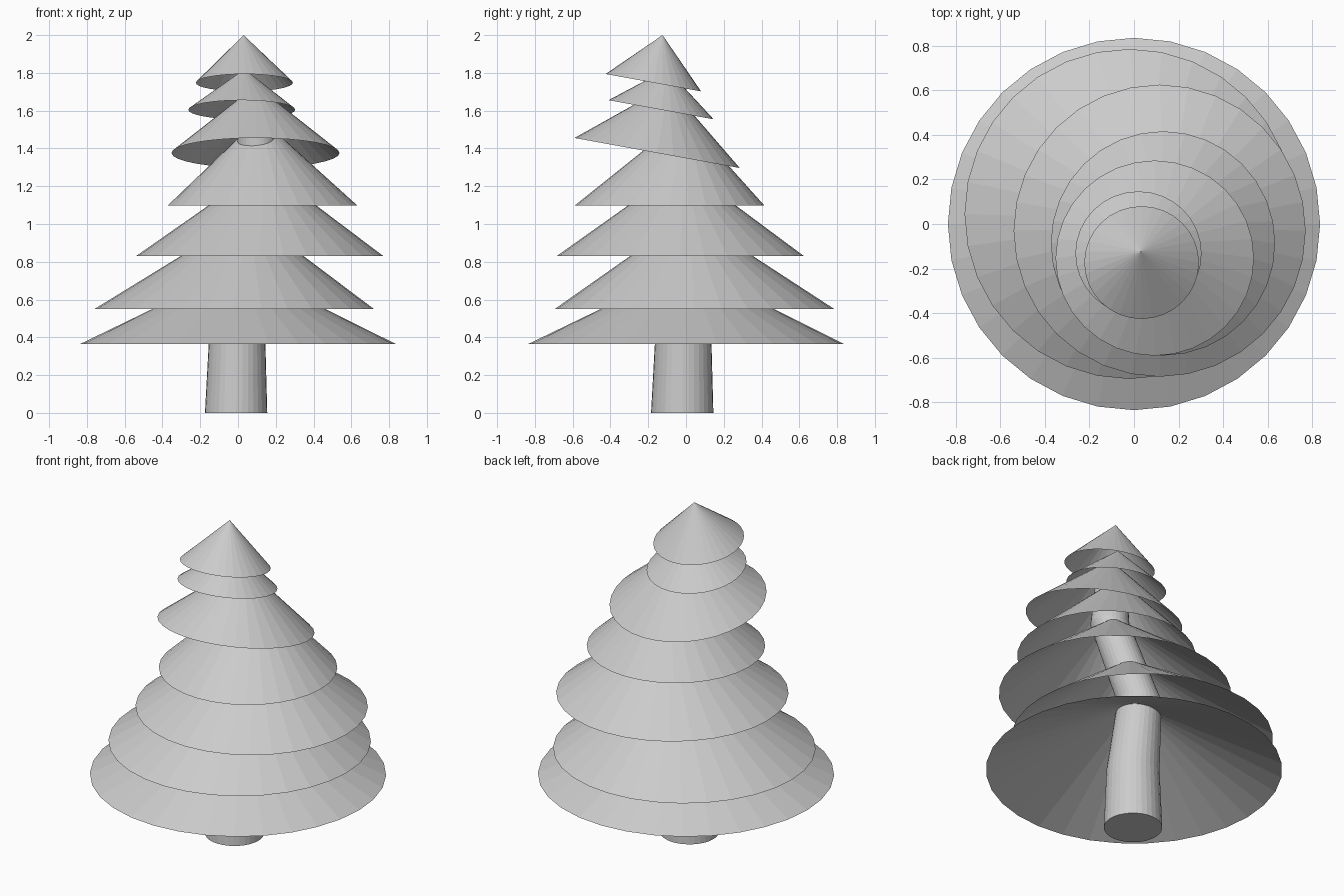
import bpy, bmesh, math
from mathutils import Matrix, Vector

if "Cube" in bpy.data.objects:
    bpy.data.objects.remove(bpy.data.objects["Cube"], do_unlink=True)

SIDES = 32

grey = bpy.data.materials.new("plain_grey")
grey.use_nodes = True
grey.diffuse_color = (0.6, 0.6, 0.6, 1)
grey.node_tree.nodes["Principled BSDF"].inputs["Base Color"].default_value = (0.6, 0.6, 0.6, 1)


def ring(bm, center, radius, tilt=0):
    turn = Matrix.Rotation(math.radians(tilt), 3, 'X')
    verts = []
    for i in range(SIDES):
        a = math.tau * i / SIDES
        offset = Vector((math.sin(a), -math.cos(a), 0)) * radius
        verts.append(bm.verts.new(Vector(center) + turn @ offset))
    return verts


def finish(bm, name):
    mesh = bpy.data.meshes.new(name)
    bm.to_mesh(mesh)
    bm.free()
    mesh.materials.append(grey)
    bpy.context.collection.objects.link(bpy.data.objects.new(name, mesh))


def branch_layer(name, center, radius, apex, tilt):
    """Hollow cone with an open base and a freely placed tip."""
    bm = bmesh.new()
    rim = ring(bm, center, radius, tilt)
    tip = bm.verts.new(apex)
    for i in range(SIDES):
        bm.faces.new((rim[i], rim[(i + 1) % SIDES], tip))
    finish(bm, name)


def trunk(sections):
    """Bent, tapering tube with closed ends."""
    bm = bmesh.new()
    rings = [ring(bm, c, r) for c, r in sections]
    for low, high in zip(rings, rings[1:]):
        for i in range(SIDES):
            j = (i + 1) % SIDES
            bm.faces.new((low[i], low[j], high[j], high[i]))
    bm.faces.new(reversed(rings[0]))
    bm.faces.new(rings[-1])
    finish(bm, "trunk")


trunk([
    ((-0.01, -0.02, 0), 0.165),
    ((-0.005, -0.015, 0.365), 0.15),
    ((-0.02, 0.025, 0.8), 0.125),
    ((0.11, -0.08, 1.3), 0.11),
    ((0.085, -0.1, 1.58), 0.09),
])

# Branch layers from bottom to top: rim centre, radius, tip, tilt
LAYERS = [
    ((0, 0, 0.365), 0.835, (0.01, 0.015, 0.775), 0),
    ((-0.02, 0.045, 0.55), 0.74, (0.055, 0.017, 1.05), 0),
    ((0.115, -0.03, 0.83), 0.655, (0.14, -0.015, 1.305), 0),
    ((0.13, -0.087, 1.097), 0.503, (0.115, -0.005, 1.565), 0),
    ((0.093, -0.153, 1.376), 0.445, (0.095, -0.093, 1.733), -10.3),
    ((0.02, -0.132, 1.605), 0.283, (0.035, -0.1, 1.82), -10.3),
    ((0.034, -0.173, 1.748), 0.257, (0.03, -0.124, 2.0), -10.3),
]
for n, layer in enumerate(LAYERS, 1):
    branch_layer(f"branch_layer_{n}", *layer)
